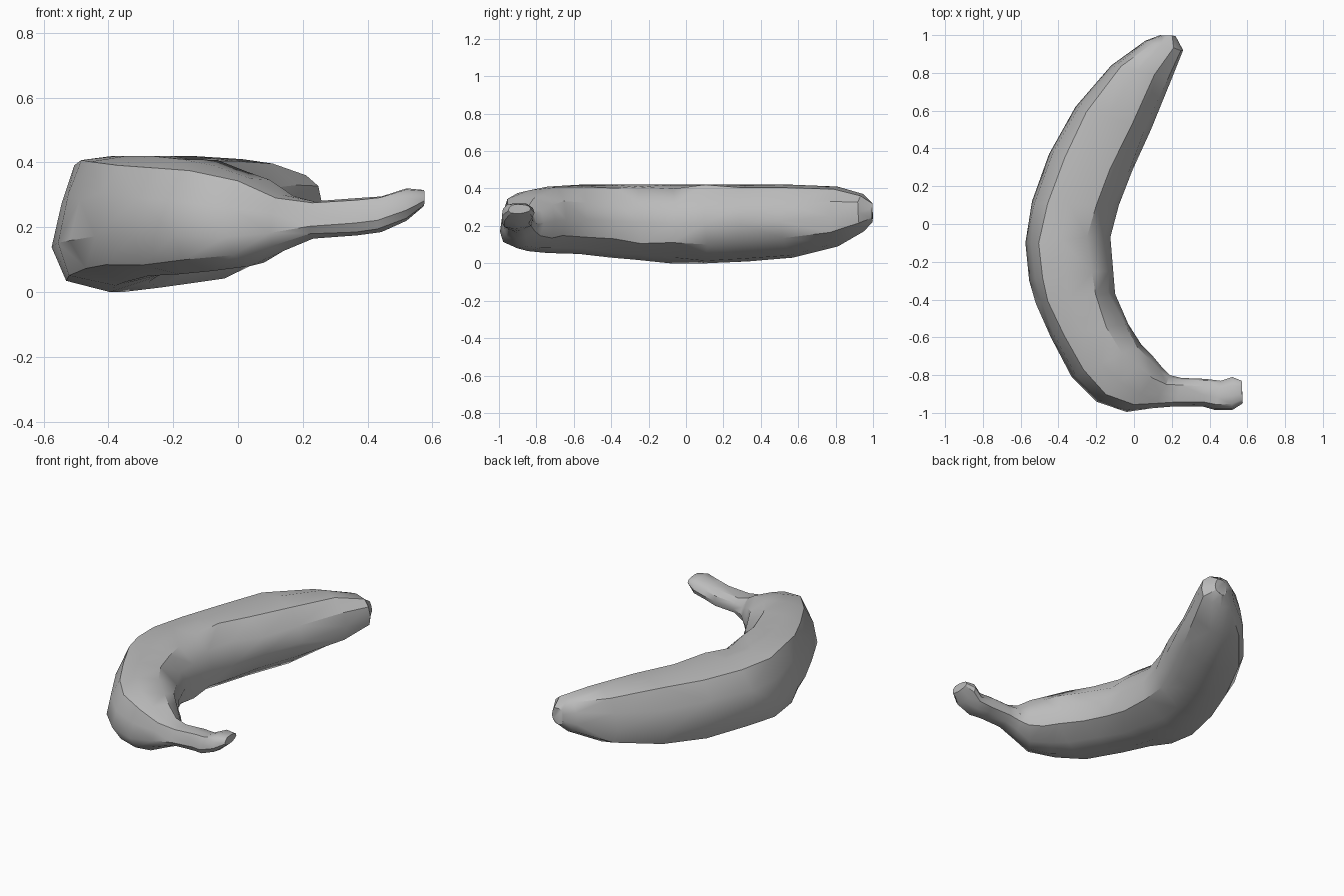
import bpy, bmesh, math, random
from mathutils import Vector

cube = bpy.data.objects.get("Cube")
if cube:
    bpy.data.objects.remove(cube, do_unlink=True)
random.seed(4)

peel = bpy.data.materials.new("peel_grey")
peel.use_nodes = True
color = (0.5, 0.5, 0.5, 1)
peel.diffuse_color = color
peel.node_tree.nodes["Principled BSDF"].inputs["Base Color"].default_value = color

# Cross-section: across from outer to inner curve, and height fraction
SECTION = [(0, .33), (.05, .68), (.17, .95), (.42, 1), (.74, .97), (.94, .76),
           (1, .5), (.93, .24), (.66, .06), (.4, 0), (.1, .1)]

# Stations from tip to stem: outer x, y, inner x, y, bottom, top
STATIONS = [
    (.14, 1, .22, .995, .22, .32), (.06, .97, .26, .92, .17, .37),
    (-.12, .84, .2, .77, .09, .41), (-.31, .62, .09, .5, .03, .42),
    (-.45, .37, -.01, .28, .01, .42), (-.54, .12, -.08, .1, 0, .42),
    (-.575, -.1, -.125, -.07, 0, .42), (-.555, -.3, -.11, -.25, .02, .42),
    (-.52, -.42, -.1, -.37, .03, .42), (-.44, -.6, -.03, -.53, .05, .42),
    (-.33, -.81, .04, -.64, .055, .41), (-.2, -.94, .1, -.7, .065, .39),
    (-.04, -.995, .15, -.76, .08, .35), (.1, -.975, .19, -.8, .125, .3),
    (.22, -.965, .25, -.815, .165, .28), (.36, -.965, .38, -.82, .175, .29),
    (.43, -.985, .46, -.83, .185, .295), (.52, -.985, .52, -.81, .22, .32),
    (.575, -.95, .57, -.83, .265, .315)]

# Curved fruit and stem swept through the stations
bm = bmesh.new()
rings = []
for ox, oy, ix, iy, low, high in STATIONS:
    outer, inner = Vector((ox, oy, 0)), Vector((ix, iy, 0))
    wobble = .03 * (high - low)
    ring = []
    for u, v in SECTION:
        p = outer.lerp(inner, u)
        p.z = low + v * (high - low)
        # Uneven skin, leaving the outline untouched
        if 0 < u < 1 and 0 < v < 1:
            p += Vector([random.uniform(-wobble, wobble) for _ in range(3)])
        ring.append(bm.verts.new(p))
    rings.append(ring)
n = len(SECTION)
for a, b in zip(rings, rings[1:]):
    for i in range(n):
        j = (i + 1) % n
        bm.faces.new((a[i], a[j], b[j], b[i]))
bm.faces.new(rings[0])
bm.faces.new(rings[-1][::-1])
bmesh.ops.triangulate(bm, faces=bm.faces[:], quad_method='SHORT_EDGE')
bmesh.ops.recalc_face_normals(bm, faces=bm.faces[:])

mesh = bpy.data.meshes.new("fruit_body")
bm.to_mesh(mesh)
bm.free()
fruit = bpy.data.objects.new("fruit_body", mesh)
bpy.context.collection.objects.link(fruit)
mesh.materials.append(peel)

# Smooth skin with hard creases
bpy.ops.object.select_all(action='DESELECT')
fruit.select_set(True)
bpy.context.view_layer.objects.active = fruit
bpy.ops.object.shade_smooth_by_angle(angle=math.radians(35))
